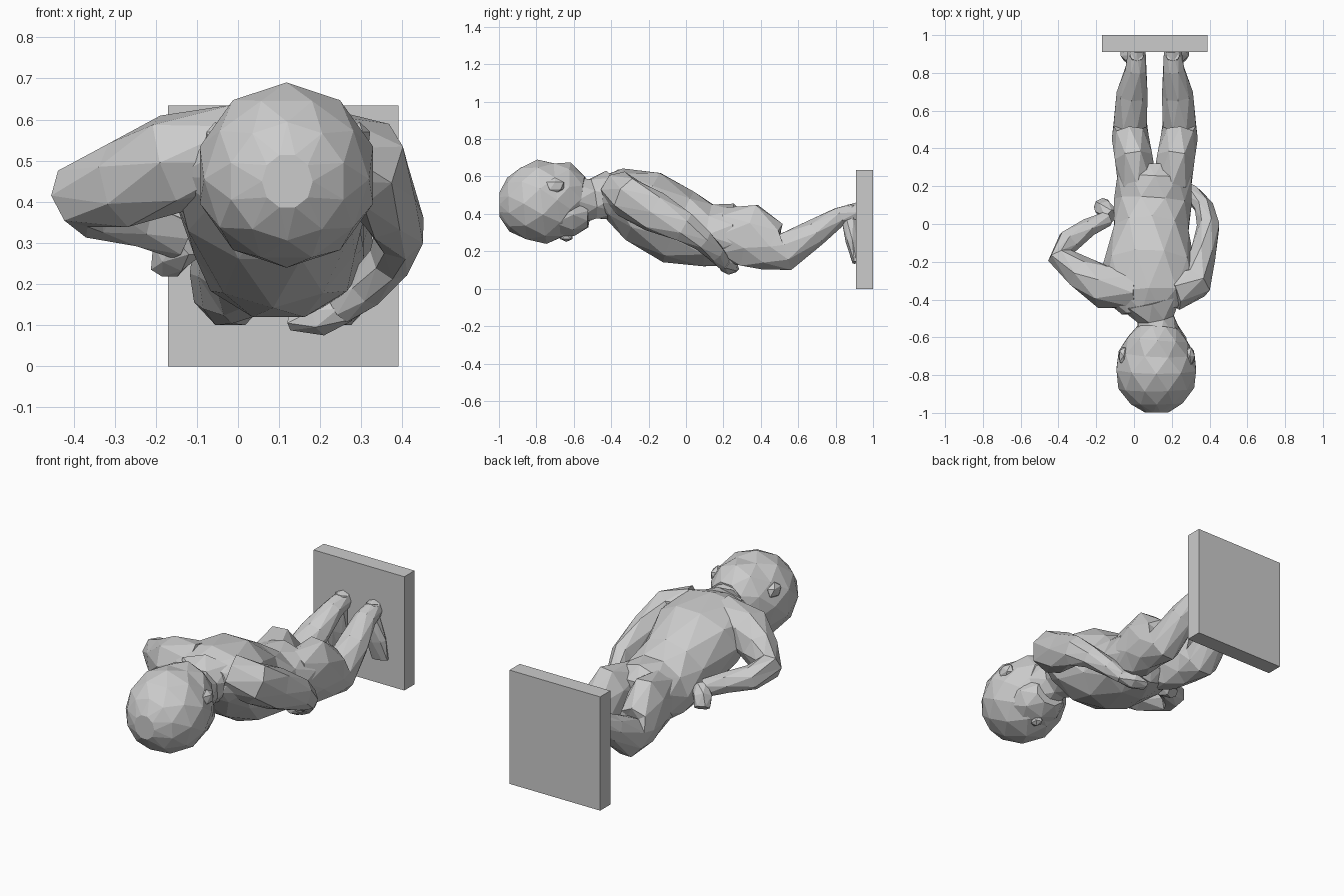
import bpy, bmesh, math
from mathutils import Vector

Y, Z = Vector((0, 1, 0)), Vector((0, 0, 1))


def loft(name, pts, up=Z, n=8):
    """Faceted tube through (x, y, z, half_width, half_depth); depth lies along 'up'."""
    bm = bmesh.new()
    c = [Vector(p[:3]) for p in pts]
    rings = []
    for i, p in enumerate(pts):
        t = (c[min(i + 1, len(c) - 1)] - c[max(i - 1, 0)]).normalized()
        v = (up - t * up.dot(t)).normalized()
        u = t.cross(v)
        ring = []
        for k in range(n):
            a = 2 * math.pi * (k + 0.5 * (i % 2)) / n
            ring.append(bm.verts.new(c[i] + 1.03 * (u * p[3] * math.cos(a) + v * p[4] * math.sin(a))))
        rings.append(ring)
    for i in range(len(rings) - 1):
        a, b, s = rings[i], rings[i + 1], i % 2
        for k in range(n):
            j = (k + 1) % n
            if s == 0:
                bm.faces.new((a[k], a[j], b[k]))
                bm.faces.new((a[j], b[j], b[k]))
            else:
                bm.faces.new((a[k], b[j], b[k]))
                bm.faces.new((a[k], a[j], b[j]))
    caps = [bm.faces.new(rings[0]), bm.faces.new(rings[-1])]
    bmesh.ops.poke(bm, faces=caps)
    bmesh.ops.recalc_face_normals(bm, faces=bm.faces)
    me = bpy.data.meshes.new(name)
    bm.to_mesh(me)
    bm.free()
    ob = bpy.data.objects.new(name, me)
    bpy.context.collection.objects.link(ob)
    return ob


def lump(name, loc, scale):
    bpy.ops.mesh.primitive_ico_sphere_add(subdivisions=1, radius=1, location=loc)
    ob = bpy.context.object
    ob.name, ob.scale = name, scale
    return ob


def flip(pts, cx=0.11):
    return [(2 * cx - p[0],) + tuple(p[1:]) for p in pts]


# Square plinth
bpy.ops.mesh.primitive_cube_add(size=1, location=(0.11, 0.955, 0.317))
plinth = bpy.context.object
plinth.name = "plinth"
plinth.scale = (0.56, 0.09, 0.635)

# Head: round skull narrowing to the nape, with a fuller face below
loft("head", [
    (0.12, -0.998, 0.45, 0.06, 0.065), (0.12, -0.95, 0.45, 0.14, 0.14),
    (0.118, -0.87, 0.455, 0.195, 0.195), (0.118, -0.77, 0.465, 0.215, 0.22),
    (0.12, -0.68, 0.475, 0.195, 0.20), (0.125, -0.61, 0.485, 0.16, 0.185),
    (0.13, -0.55, 0.48, 0.11, 0.12)], n=10)
loft("face", [
    (0.12, -0.76, 0.41, 0.16, 0.14), (0.13, -0.68, 0.40, 0.16, 0.125),
    (0.14, -0.59, 0.395, 0.135, 0.11), (0.145, -0.52, 0.39, 0.085, 0.065)])
lump("nose", (0.135, -0.64, 0.28), (0.03, 0.04, 0.03))
for name, x in (("ear_left", -0.055), ("ear_right", 0.295)):
    lump(name, (x, -0.70, 0.55), (0.03, 0.055, 0.045))

# Neck and leaning torso
loft("neck", [(0.13, -0.60, 0.47, 0.12, 0.13), (0.115, -0.50, 0.48, 0.10, 0.11),
              (0.09, -0.40, 0.50, 0.17, 0.13)])
loft("torso", [
    (0.09, -0.46, 0.51, 0.15, 0.09), (0.08, -0.38, 0.505, 0.24, 0.14),
    (0.08, -0.23, 0.44, 0.24, 0.205), (0.09, -0.04, 0.33, 0.20, 0.20),
    (0.10, 0.12, 0.285, 0.20, 0.17), (0.11, 0.26, 0.29, 0.20, 0.16),
    (0.11, 0.32, 0.29, 0.11, 0.10)], n=10)

# Legs with bent knees, and feet flat against the plinth
leg = [(0.02, 0.20, 0.29, 0.10, 0.14), (0.0, 0.34, 0.285, 0.105, 0.175),
       (-0.02, 0.46, 0.225, 0.095, 0.13), (-0.02, 0.53, 0.195, 0.092, 0.105),
       (-0.01, 0.69, 0.30, 0.08, 0.072), (0.01, 0.82, 0.385, 0.058, 0.052),
       (0.015, 0.92, 0.41, 0.045, 0.05)]
foot = [(0.015, 0.89, 0.445, 0.035, 0.025), (0.01, 0.875, 0.37, 0.045, 0.045),
        (-0.01, 0.89, 0.25, 0.06, 0.035), (-0.025, 0.905, 0.14, 0.05, 0.015)]
for side, f in (("left", lambda p: p), ("right", flip)):
    loft("leg_" + side, f(leg))
    loft("foot_" + side, f(foot), up=Y)

# Left arm, elbow pushed outward and hand on the waist
loft("arm_left", [
    (0.02, -0.34, 0.54, 0.11, 0.10), (-0.16, -0.33, 0.495, 0.115, 0.12),
    (-0.28, -0.26, 0.44, 0.09, 0.105), (-0.39, -0.17, 0.415, 0.067, 0.08),
    (-0.345, -0.09, 0.375, 0.063, 0.065), (-0.24, -0.02, 0.345, 0.05, 0.055),
    (-0.14, 0.03, 0.31, 0.04, 0.05)], n=7)
loft("hand_left", [(-0.12, 0.04, 0.31, 0.045, 0.05), (-0.16, 0.08, 0.275, 0.05, 0.055),
                   (-0.175, 0.11, 0.235, 0.04, 0.03)], n=6)

# Right arm, hanging back and folding toward the belly
loft("arm_right", [
    (0.20, -0.36, 0.53, 0.10, 0.10), (0.32, -0.31, 0.49, 0.095, 0.11),
    (0.36, -0.17, 0.41, 0.07, 0.11), (0.395, -0.01, 0.33, 0.06, 0.08),
    (0.37, 0.09, 0.26, 0.05, 0.06), (0.31, 0.16, 0.19, 0.045, 0.05),
    (0.25, 0.20, 0.14, 0.035, 0.04)], n=7)
loft("hand_right", [(0.26, 0.20, 0.14, 0.035, 0.035), (0.20, 0.23, 0.115, 0.05, 0.04),
                    (0.13, 0.25, 0.105, 0.035, 0.02)], n=6)
